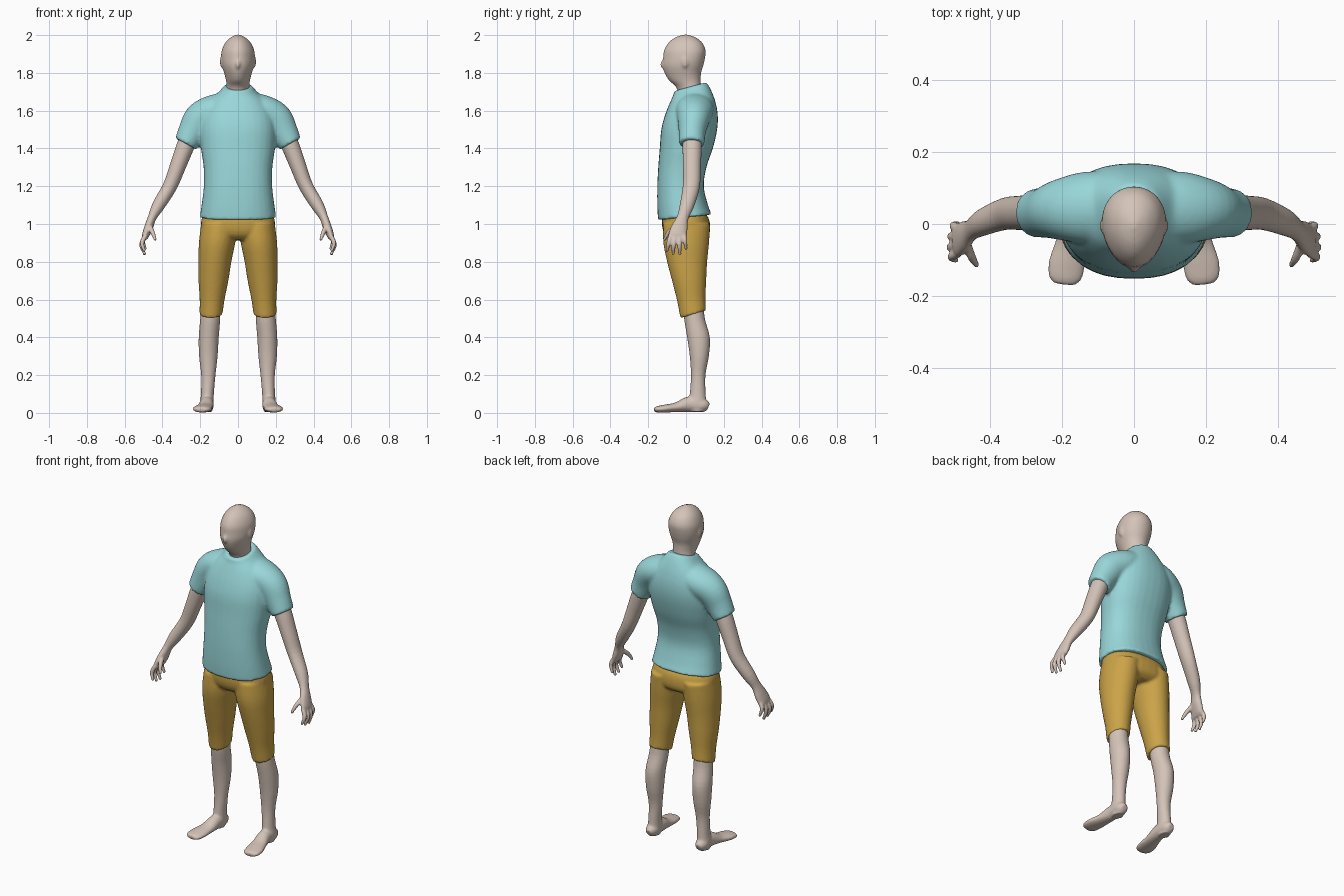
import bpy, bmesh, math
from mathutils import Vector


def material(name, rgb):
    m = bpy.data.materials.new(name)
    m.diffuse_color = (*rgb, 1)
    return m


SKIN = material("skin", (0.66, 0.55, 0.48))
CLOTH = material("aqua_cloth", (0.32, 0.68, 0.70))
OCHRE = material("ochre_cloth", (0.60, 0.37, 0.065))


def spline(rows, steps=4):
    """Catmull-Rom interpolation through rows of numbers."""
    out = []
    for i in range(len(rows) - 1):
        p0, p1, p2, p3 = (rows[max(i - 1, 0)], rows[i], rows[i + 1],
                          rows[min(i + 2, len(rows) - 1)])
        for k in range(steps):
            t = k / steps
            out.append([0.5 * (2 * b + (c - a) * t + (2 * a - 5 * b + 4 * c - d) * t * t
                               + (3 * b - a - 3 * c + d) * t ** 3)
                        for a, b, c, d in zip(p0, p1, p2, p3)])
    return out + [list(rows[-1])]


def skin_rings(bm, rings):
    loops = [[bm.verts.new(p) for p in r] for r in rings]
    n = len(loops[0])
    for a, b in zip(loops, loops[1:]):
        for i in range(n):
            j = (i + 1) % n
            bm.faces.new((a[i], a[j], b[j], b[i]))
    bm.faces.new(loops[0])
    bm.faces.new(loops[-1])


def upright(bm, rows, side=1, power=2.0, taper=0.0, n=32):
    """Stack of level sections: z, front y, back y, half width, centre x, slope."""
    rings = []
    for z, yf, yb, rx, cx, slope in spline(rows):
        ring = []
        for i in range(n):
            t = 2 * math.pi * i / n
            c, s = math.cos(t), math.sin(t)
            u = math.copysign(abs(c) ** (2 / power), c)
            v = math.copysign(abs(s) ** (2 / power), s)
            y = v * (yb - yf) / 2
            ring.append((side * (cx + rx * u * (1 + taper * v)),
                         (yf + yb) / 2 + y, z + slope * y))
        rings.append(ring)
    skin_rings(bm, rings)


def limb(bm, rows, side=1, n=20):
    """Tube along a path: x, y, z, half width, half depth."""
    pts = spline(rows)
    rings = []
    for i, (x, y, z, a, b) in enumerate(pts):
        t = (Vector(pts[min(i + 1, len(pts) - 1)][:3]) - Vector(pts[max(i - 1, 0)][:3])).normalized()
        u = (Vector((1, 0, 0)) - t * t.x).normalized()
        v = t.cross(u)
        ring = []
        for k in range(n):
            w = 2 * math.pi * k / n
            p = Vector((x, y, z)) + u * a * math.cos(w) + v * b * math.sin(w)
            ring.append((side * p.x, p.y, p.z))
        rings.append(ring)
    skin_rings(bm, rings)


def ball(bm, centre, radii):
    r = bmesh.ops.create_uvsphere(bm, u_segments=16, v_segments=10, radius=1)
    for v in r["verts"]:
        v.co = Vector(centre) + Vector(a * b for a, b in zip(v.co, radii))


def finish(name, bm, mat, voxel, smooth, mirror=False):
    """Fuse the overlapping volumes into one smooth surface."""
    bmesh.ops.recalc_face_normals(bm, faces=bm.faces)
    me = bpy.data.meshes.new(name)
    bm.to_mesh(me)
    bm.free()
    me.materials.append(mat)
    ob = bpy.data.objects.new(name, me)
    bpy.context.collection.objects.link(ob)
    r = ob.modifiers.new("fuse", 'REMESH')
    r.mode = 'VOXEL'
    r.voxel_size = voxel
    r.use_smooth_shade = True
    s = ob.modifiers.new("soften", 'SMOOTH')
    s.factor = 0.5
    s.iterations = smooth
    if mirror:
        m = ob.modifiers.new("mirror", 'MIRROR')
        m.use_mirror_merge = False
    return ob


# head, neck, nose and ears
bm = bmesh.new()
upright(bm, [(1.64, -.03, .08, .06, 0, 0), (1.72, -.05, .08, .06, 0, 0),
             (1.76, -.09, .078, .063, 0, 0), (1.80, -.113, .08, .073, 0, 0),
             (1.84, -.124, .092, .085, 0, 0), (1.88, -.121, .101, .089, 0, 0),
             (1.92, -.116, .104, .085, 0, 0), (1.96, -.092, .086, .067, 0, 0),
             (1.987, -.058, .052, .04, 0, 0), (2.002, -.015, .012, .01, 0, 0)],
        taper=0.14)
ball(bm, (0, -.115, 1.845), (.014, .022, .026))
for s in (1, -1):
    ball(bm, (s * .085, -.005, 1.86), (.011, .02, .032))
finish("head", bm, SKIN, 0.007, 4)

# shirt: torso with two sleeves
bm = bmesh.new()
upright(bm, [(1.035, -.148, .136, .203, 0, .1), (1.10, -.152, .115, .193, 0, .04),
             (1.20, -.152, .094, .181, 0, 0), (1.30, -.147, .108, .182, 0, 0),
             (1.40, -.139, .142, .196, 0, 0), (1.50, -.131, .165, .203, 0, 0),
             (1.58, -.110, .168, .19, 0, 0), (1.65, -.082, .155, .15, 0, 0),
             (1.70, -.066, .13, .10, 0, .15), (1.727, -.064, .108, .074, 0, .27)],
        power=2.3)
for s in (1, -1):
    limb(bm, [(.06, .045, 1.62, .08, .10), (.14, .045, 1.595, .085, .10),
              (.20, .04, 1.555, .088, .086), (.24, .033, 1.49, .077, .072),
              (.277, .03, 1.424, .063, .067)], s, 28)
finish("shirt", bm, CLOTH, 0.009, 4)

# shorts: pelvis with two legs
bm = bmesh.new()
upright(bm, [(1.08, -.12, .085, .17, 0, 0), (1.03, -.127, .12, .192, 0, 0),
             (.98, -.125, .128, .197, 0, 0), (.94, -.11, .12, .185, 0, 0),
             (.915, -.08, .09, .14, 0, 0)], power=2.3)
for s in (1, -1):
    upright(bm, [(1.0, -.12, .128, .095, .10, 0), (.90, -.12, .122, .096, .111, 0),
                 (.80, -.10, .112, .087, .122, 0), (.70, -.074, .107, .079, .13, 0),
                 (.60, -.047, .103, .066, .137, .1), (.522, -.03, .105, .061, .143, .3)], s)
finish("shorts", bm, OCHRE, 0.008, 3)

# lower legs and feet
bm = bmesh.new()
upright(bm, [(.60, -.015, .09, .05, .143, 0), (.50, -.01, .10, .053, .147, 0),
             (.40, .006, .126, .053, .155, 0), (.30, .02, .121, .049, .157, 0),
             (.20, .026, .103, .038, .157, 0), (.10, .02, .104, .034, .162, 0),
             (.05, .01, .108, .036, .165, 0), (.006, .02, .10, .028, .165, 0)])
limb(bm, [(.165, .118, .03, .018, .02), (.165, .09, .04, .035, .036),
          (.165, .02, .046, .037, .042), (.175, -.05, .03, .043, .026),
          (.187, -.11, .023, .051, .021), (.192, -.15, .019, .046, .017),
          (.194, -.168, .017, .028, .011)])
finish("leg_and_foot", bm, SKIN, 0.006, 3, mirror=True)

# arms and hands
bm = bmesh.new()
limb(bm, [(.235, .035, 1.50, .05, .05), (.275, .033, 1.42, .048, .051),
          (.317, .031, 1.31, .043, .048), (.36, .028, 1.20, .038, .045),
          (.42, .005, 1.10, .034, .038), (.454, -.017, 1.035, .023, .031),
          (.472, -.033, .985, .023, .043), (.489, -.045, .94, .019, .048),
          (.494, -.046, .92, .012, .042)], n=24)
# fingers: base, knuckle, tip
fingers = [((.489, -.08, .94), (.508, -.092, .90), (.497, -.10, .862)),
           ((.493, -.058, .935), (.511, -.065, .89), (.496, -.068, .845)),
           ((.493, -.033, .935), (.509, -.035, .89), (.495, -.033, .842)),
           ((.490, -.012, .94), (.503, -.005, .91), (.492, .0, .872)),
           ((.468, -.05, .99), (.452, -.092, .955), (.439, -.113, .92))]
for base, mid, tip in fingers:
    limb(bm, [(*base, .013, .014), (*mid, .012, .012), (*tip, .008, .008)], n=12)
    ball(bm, tip, (.009, .009, .009))
finish("arm_and_hand", bm, SKIN, 0.005, 3, mirror=True)
